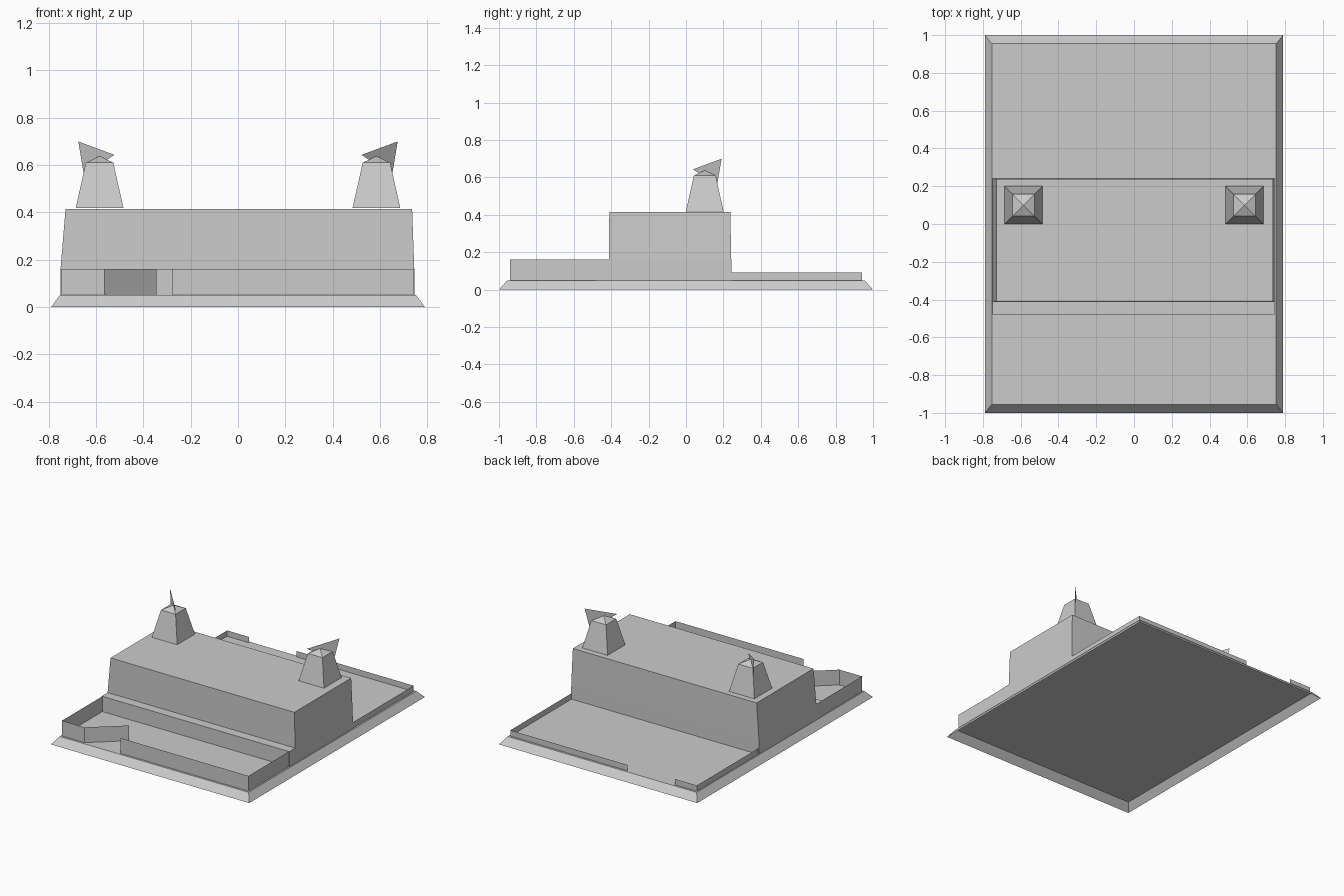
import bpy

cube = bpy.data.objects.get("Cube")
if cube:
    bpy.data.objects.remove(cube, do_unlink=True)

stone = bpy.data.materials.new("light_grey_stone")
stone.use_nodes = True
GREY = (0.6, 0.6, 0.6, 1)
stone.diffuse_color = GREY
stone.node_tree.nodes["Principled BSDF"].inputs["Base Color"].default_value = GREY


def make(name, verts, faces):
    mesh = bpy.data.meshes.new(name)
    mesh.from_pydata(verts, [], faces)
    mesh.materials.append(stone)
    obj = bpy.data.objects.new(name, mesh)
    bpy.context.collection.objects.link(obj)
    return obj


def tiers(name, levels, apex=None, closed=True):
    """Stack rectangles (x0, x1, y0, y1, z) into a solid, with a cap or a pointed top."""
    verts, faces = [], []
    for x0, x1, y0, y1, z in levels:
        verts += [(x0, y0, z), (x1, y0, z), (x1, y1, z), (x0, y1, z)]
    for k in range(len(levels) - 1):
        a = 4 * k
        for i in range(4):
            j = (i + 1) % 4
            faces.append((a + i, a + j, a + j + 4, a + i + 4))
    top = len(verts) - 4
    if apex:
        verts.append(apex)
        faces += [(top + i, top + (i + 1) % 4, top + 4) for i in range(4)]
    else:
        faces.append((top, top + 1, top + 2, top + 3))
    if closed:
        faces.append((3, 2, 1, 0))
    return make(name, verts, faces)


def wall(name, path, height):
    """Upright sheet following a ground path."""
    n = len(path)
    verts = [(x, y, z) for z in (FLOOR, height) for x, y in path]
    make(name, verts, [(i, i + 1, n + i + 1, n + i) for i in range(n - 1)])


FLOOR, STEP, ROOF = 0.05, 0.16, 0.414

# Sloped plinth, open underneath
tiers("plinth", [(-0.79, 0.79, -1, 1, 0),
                 (-0.753, 0.753, -0.955, 0.955, FLOOR)], closed=False)

# Main building and the ledge before it
tiers("main_block", [(-0.75, 0.745, -0.413, 0.243, FLOOR),
                     (-0.75, 0.745, -0.413, 0.242, STEP),
                     (-0.729, 0.736, -0.41, 0.237, ROOF)])
tiers("front_ledge", [(-0.75, 0.745, -0.48, -0.41, FLOOR),
                      (-0.75, 0.745, -0.48, -0.41, STEP)])

# Front yard walls with the gate standing open inward
wall("front_right_wall", [(-0.745, -0.48), (-0.745, -0.94), (-0.565, -0.94)], STEP)
wall("front_gate", [(-0.565, -0.94), (-0.345, -0.75)], STEP)
wall("front_left_wall", [(-0.28, -0.94), (0.742, -0.94), (0.742, -0.48)], STEP)

# Low back yard walls with an opening
wall("back_right_wall", [(-0.745, 0.24), (-0.745, 0.94), (-0.57, 0.94)], 0.092)
wall("back_left_wall", [(-0.19, 0.94), (0.742, 0.94), (0.742, 0.24)], 0.092)

# Roof turrets with triangular fins set on the diagonal
for side, s in (("right", -1), ("left", 1)):
    cx, cy = 0.585 * s, 0.1
    rings = [(cx - r, cx + r, cy - r, cy + r, z)
             for r, z in ((0.101, ROOF + 0.004), (0.058, 0.61))]
    tiers(side + "_turret", rings, apex=(cx, cy, 0.638))
    fin = [(cx + s * d, cy + d, z)
           for d, z in ((0.09, 0.7), (-0.063, 0.643), (0.066, 0.558))]
    make(side + "_fin", fin, [(0, 1, 2)])
